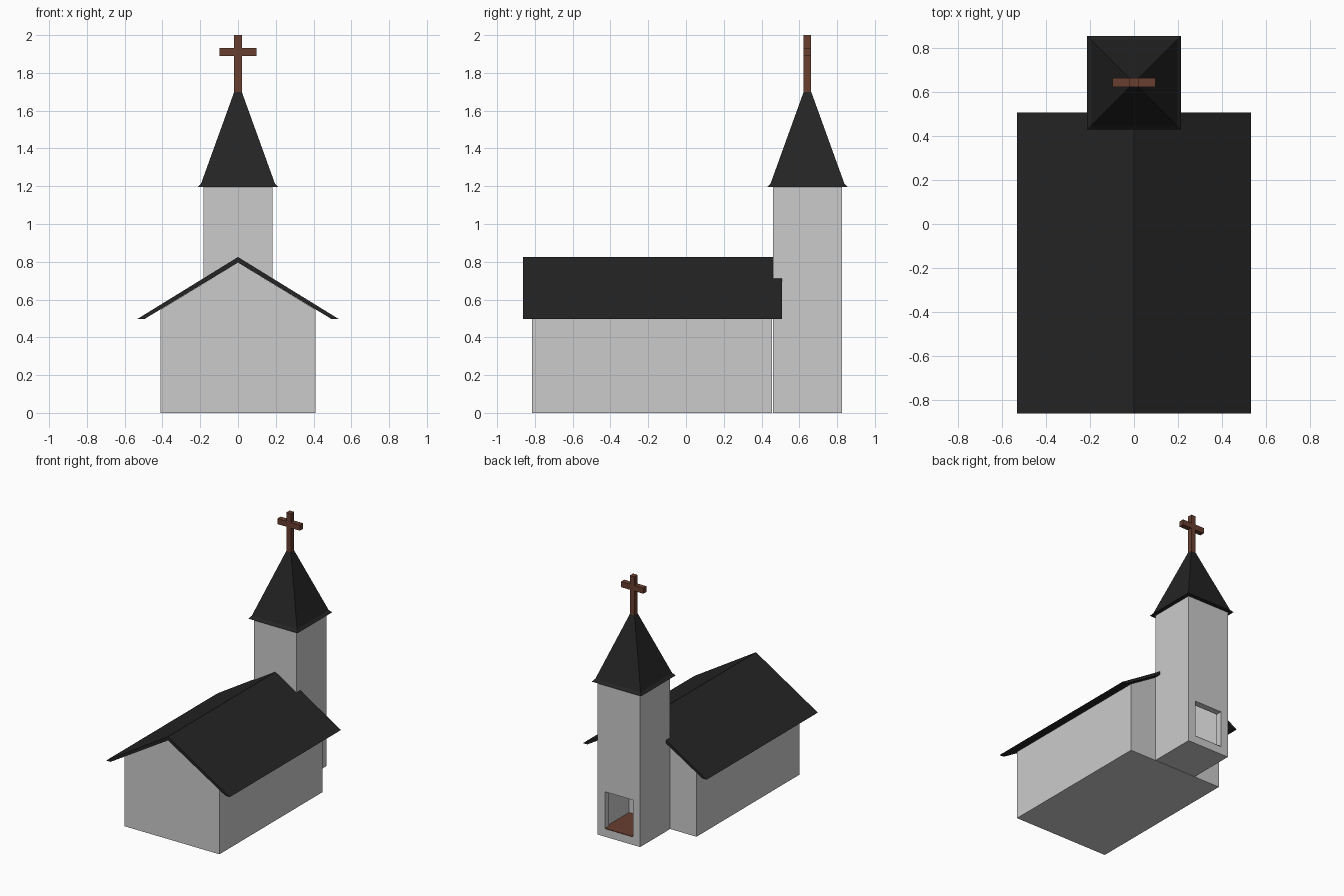
import bpy, bmesh

if "Cube" in bpy.data.objects:
    bpy.data.objects.remove(bpy.data.objects["Cube"])

TY = 0.643   # tower centre in y
TH = 0.183   # tower half width


def material(name, rgb):
    m = bpy.data.materials.new(name)
    m.diffuse_color = (*rgb, 1)
    m.use_nodes = True
    m.node_tree.nodes["Principled BSDF"].inputs["Base Color"].default_value = m.diffuse_color
    return m


ROOF = material("dark_slate", (0.018, 0.018, 0.018))
WOOD = material("brown_wood", (0.14, 0.05, 0.03))


def finish(name, bm, mat=None):
    bmesh.ops.recalc_face_normals(bm, faces=bm.faces[:])
    me = bpy.data.meshes.new(name)
    bm.to_mesh(me)
    bm.free()
    ob = bpy.data.objects.new(name, me)
    bpy.context.collection.objects.link(ob)
    if mat:
        me.materials.append(mat)
    return ob


def prism(name, half, y0, y1, mat=None):
    """Extrude a profile along y; half lists its right side as (x, z)."""
    left = [(-x, z) for x, z in reversed(half) if x > 0]
    bm = bmesh.new()
    face = bm.faces.new([bm.verts.new((x, y0, z)) for x, z in half + left])
    ext = bmesh.ops.extrude_face_region(bm, geom=[face])
    verts = [v for v in ext["geom"] if isinstance(v, bmesh.types.BMVert)]
    bmesh.ops.translate(bm, verts=verts, vec=(0, y1 - y0, 0))
    return finish(name, bm, mat)


def box(name, hx, y0, y1, z0, z1, mat=None):
    return prism(name, [(hx, z0), (hx, z1)], y0, y1, mat)


# Nave walls with gables
prism("nave", [(0.41, 0), (0.41, 0.547), (0, 0.796)], -0.814, 0.456)

# Nave roof: bent slab with level eave undersides
bm = bmesh.new()
top = [(-0.533, 0.497), (0, 0.825), (0.533, 0.497)]
under = [(0.495, 0.497), (0, 0.796), (-0.495, 0.497)]
face = bm.faces.new([bm.verts.new((x, -0.862, z)) for x, z in top + under])
ext = bmesh.ops.extrude_face_region(bm, geom=[face])
bmesh.ops.translate(bm, vec=(0, 1.369, 0),
                    verts=[v for v in ext["geom"] if isinstance(v, bmesh.types.BMVert)])
finish("nave_roof", bm, ROOF)

# Hollow tower with a doorway in its back wall
tower = box("tower", TH, TY - TH, TY + TH, 0, 1.2)
cutters = [box("tower_hollow", 0.133, TY - 0.133, TY + 0.133, 0.05, 1.15),
           box("door_opening", 0.12, TY, TY + 0.3, 0.06, 0.35)]
for cutter in cutters:
    cutter.hide_render = True
    cutter.hide_set(True)
    mod = tower.modifiers.new(cutter.name, 'BOOLEAN')
    mod.operation = 'DIFFERENCE'
    mod.solver = 'EXACT'
    mod.object = cutter

# Wooden floor and door sill
box("tower_floor", 0.133, TY - 0.133, TY + 0.133, 0.05, 0.065, WOOD)
box("door_sill", 0.12, TY + 0.133, TY + TH - 0.001, 0.055, 0.065, WOOD)

# Spire: square rings from the flared lip up to the tip
bm = bmesh.new()
rings = []
for h, z in [(0.213, 1.195), (0.195, 1.215), (0.018, 1.705)]:
    rings.append([bm.verts.new((sx * h, TY + sy * h, z))
                  for sx, sy in [(-1, -1), (1, -1), (1, 1), (-1, 1)]])
for a, b in zip(rings, rings[1:]):
    for i in range(4):
        j = (i + 1) % 4
        bm.faces.new((a[i], a[j], b[j], b[i]))
bm.faces.new(rings[0])
bm.faces.new(rings[-1])
finish("spire", bm, ROOF)

# Cross on the spire
prism("cross", [(0.02, 1.69), (0.02, 1.889), (0.097, 1.889), (0.097, 1.932),
                (0.02, 1.932), (0.02, 2.0)], TY - 0.02, TY + 0.02, WOOD)
